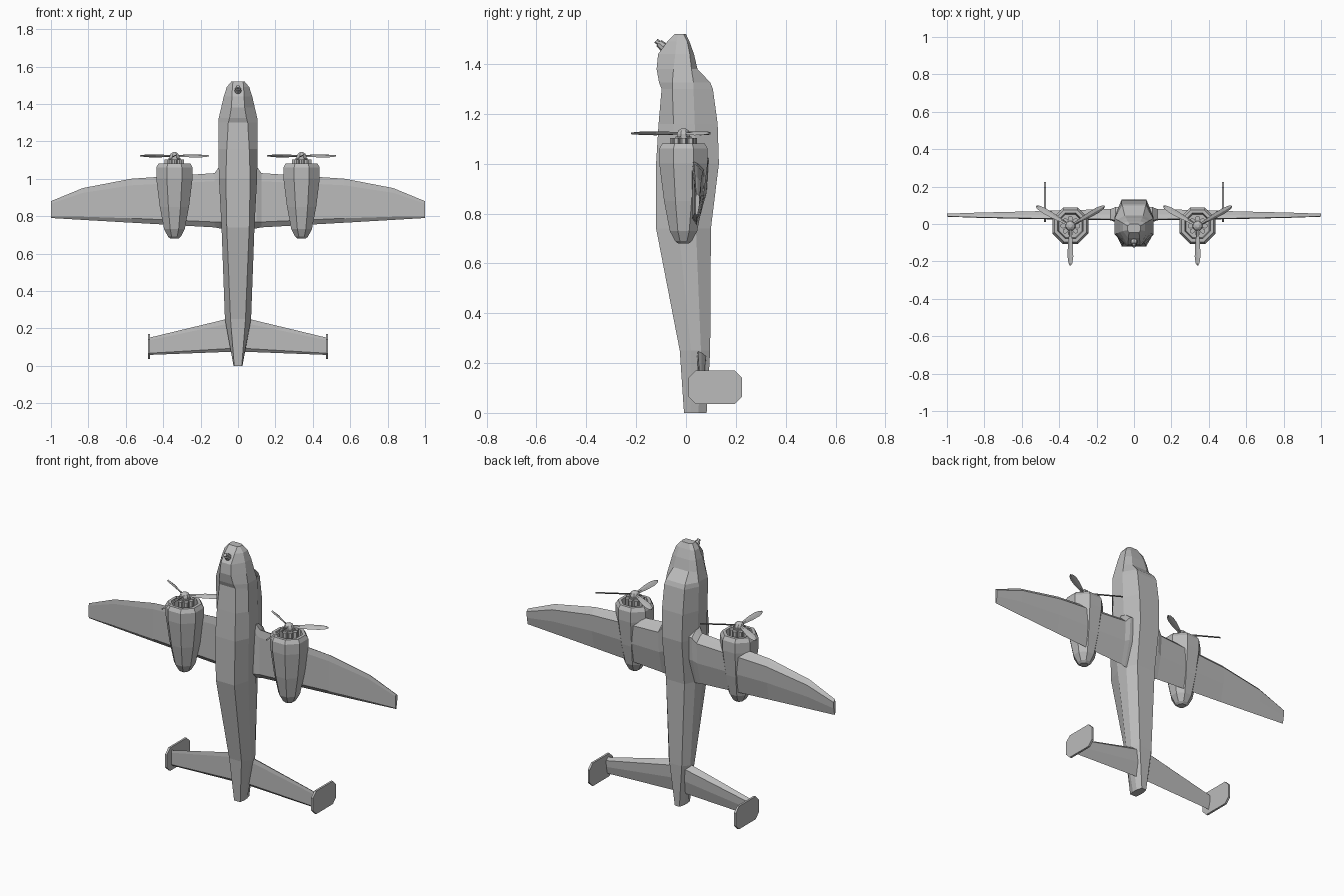
import bpy, bmesh, math
from mathutils import Matrix, Vector

if "Cube" in bpy.data.objects:
    bpy.data.objects.remove(bpy.data.objects["Cube"])

grey = bpy.data.materials.new("plain grey")
grey.diffuse_color = (0.5, 0.5, 0.5, 1)
grey.use_nodes = True
grey.node_tree.nodes["Principled BSDF"].inputs["Base Color"].default_value = grey.diffuse_color


def finish(name, bm):
    bmesh.ops.recalc_face_normals(bm, faces=bm.faces)
    me = bpy.data.meshes.new(name)
    bm.to_mesh(me)
    bm.free()
    me.materials.append(grey)
    ob = bpy.data.objects.new(name, me)
    bpy.context.collection.objects.link(ob)
    return ob


def loft(bm, rings):
    """Skin a list of equal-length point rings and cap both ends."""
    vs = [[bm.verts.new(p) for p in r] for r in rings]
    n = len(vs[0])
    for a, b in zip(vs, vs[1:]):
        for i in range(n):
            j = (i + 1) % n
            bm.faces.new((a[i], a[j], b[j], b[i]))
    bm.faces.new(vs[0])
    bm.faces.new(vs[-1][::-1])


def lathe(bm, profile, x, y, sides=8):
    rings = []
    for r, z in profile:
        R = r / math.cos(math.pi / sides)
        rings.append([(x + R * math.cos(math.tau * (i + .5) / sides),
                       y + R * math.sin(math.tau * (i + .5) / sides), z) for i in range(sides)])
    loft(bm, rings)


# fuselage: z, half width, belly half width, belly y, lower side y, upper side y, back y, back half width
stations = [
    (0, .024, .02, -.008, .02, .05, .083, .015),
    (.25, .07, .04, -.025, .02, .06, .097, .04),
    (.74, .088, .06, -.12, -.03, .04, .10, .06),
    (1.0, .102, .065, -.12, -.045, .04, .132, .065),
    (1.16, .105, .06, -.11, -.05, .035, .127, .068),
    (1.30, .105, .052, -.098, -.055, .03, .108, .066),
    (1.325, .103, .045, -.108, -.055, .03, .098, .062),
    (1.38, .09, .036, -.118, -.05, .022, .046, .05),
    (1.44, .076, .032, -.112, -.043, .015, .032, .042),
    (1.49, .06, .03, -.075, -.038, .005, .014, .035),
    (1.52, .035, .027, -.045, -.033, -.01, 0, .022),
]
bm = bmesh.new()
loft(bm, [[(-bw, b, z), (bw, b, z), (w, m, z), (w, n, z),
           (tw, t, z), (-tw, t, z), (-w, n, z), (-w, m, z)]
          for z, w, bw, b, m, n, t, tw in stations])
finish("fuselage", bm)

# nose gun, tilted forward from the chin
bm = bmesh.new()
tilt = Matrix.Translation((0, -.098, 1.475)) @ Matrix.Rotation(math.radians(50), 4, 'X')
bmesh.ops.create_cone(bm, cap_ends=True, segments=8, radius1=.02, radius2=.015, depth=.03, matrix=tilt)
bmesh.ops.create_cone(bm, cap_ends=True, segments=6, radius1=.01, radius2=.01, depth=.03,
                      matrix=tilt @ Matrix.Translation((0, 0, .014)))
finish("nose_gun", bm)

# lifting surfaces: chord fraction and thickness fraction of the section
section = [(0, -.4), (.04, 0), (.14, .5), (.55, .4), (1, -.1), (.9, -.5), (.15, -.5)]


def panel(name, spans):
    """spans: x, leading z, trailing z, centre y, thickness"""
    for s, side in ((1, "right"), (-1, "left")):
        bm = bmesh.new()
        loft(bm, [[(s * x, y + t * h, le + f * (te - le)) for f, h in section]
                  for x, le, te, y, t in spans])
        finish(side + "_" + name, bm)


panel("wing", [(.03, 1.075, .735, .05, .085), (.1, 1.065, .735, .05, .08), (.125, 1.03, .74, .05, .06),
               (.57, 1.0, .765, .047, .04), (.83, .95, .78, .047, .028), (1, .88, .79, .047, .016)])
panel("tailplane", [(.0, .26, .075, .062, .038), (.06, .25, .074, .062, .036), (.475, .15, .058, .062, .02)])

for s, side in ((1, "right"), (-1, "left")):
    # twin tail fin, a plate with cut corners
    c = .03
    y0, y1, z0, z1 = .01, .225, .035, .17
    outline = [(y0 + c, z0), (y1 - c, z0), (y1, z0 + c), (y1, z1 - c),
               (y1 - c, z1), (y0 + c, z1), (y0, z1 - c), (y0, z0 + c)]
    bm = bmesh.new()
    loft(bm, [[(s * x, y, z) for y, z in outline] for x in (.47, .482)])
    finish(side + "_fin", bm)

    # engine nacelle with open cowl mouth
    ex, ey = s * .34, -.01
    bm = bmesh.new()
    lathe(bm, [(.022, .68), (.034, .69), (.055, .73), (.078, .85), (.097, 1.0), (.097, 1.06),
               (.085, 1.082), (.068, 1.082), (.062, 1.03)], ex, ey)
    finish(side + "_nacelle", bm)

    # engine block with ring of cylinders
    bm = bmesh.new()
    lathe(bm, [(.032, 1.02), (.032, 1.11)], ex, ey)
    for i in range(8):
        a = math.tau * i / 8
        bmesh.ops.create_cone(bm, cap_ends=True, segments=6, radius1=.014, radius2=.014, depth=.075,
                              matrix=Matrix.Translation((ex + .04 * math.cos(a), ey + .04 * math.sin(a), 1.065)))
    finish(side + "_engine", bm)

    # spinner
    bm = bmesh.new()
    lathe(bm, [(.026, 1.10), (.026, 1.12), (.02, 1.134), (.008, 1.142)], ex, ey)
    finish(side + "_spinner", bm)

    # three twisted propeller blades
    bm = bmesh.new()
    for k in range(3):
        turn = Matrix.Translation((ex, ey, 1.122)) @ Matrix.Rotation(math.radians(-90 + 120 * k), 4, 'Z')
        rings = []
        for r, w, pitch in ((.015, .008, 40), (.06, .011, 35), (.11, .016, 30),
                            (.165, .017, 25), (.2, .011, 22), (.211, .004, 20)):
            twist = Matrix.Rotation(math.radians(pitch), 4, 'X')
            rings.append([turn @ (twist @ Vector(p) + Vector((r, 0, 0)))
                          for p in ((0, -w, 0), (0, 0, -.004), (0, w, 0), (0, 0, .004))])
        loft(bm, rings)
    finish(side + "_propeller", bm)
